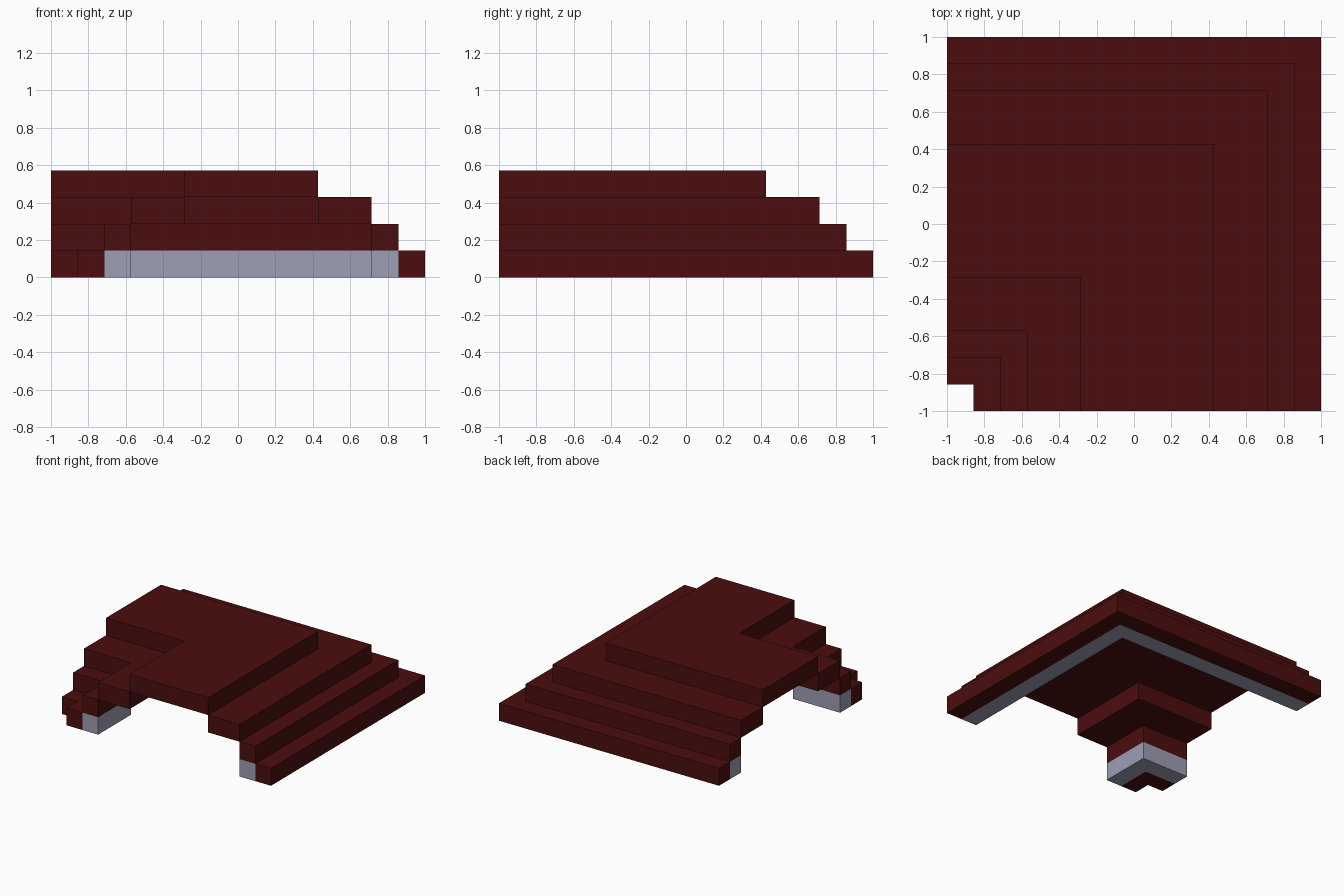
import bpy
import bmesh

if "Cube" in bpy.data.objects:
    bpy.data.objects.remove(bpy.data.objects["Cube"], do_unlink=True)

U = 2 / 14  # one step of the roof


def make_material(name, color):
    mat = bpy.data.materials.new(name)
    mat.use_nodes = True
    mat.diffuse_color = color
    mat.node_tree.nodes["Principled BSDF"].inputs["Base Color"].default_value = color
    return mat


RED = make_material("dark red", (0.0723, 0.0042, 0.0044, 1))
GREY = make_material("pale grey", (0.337, 0.337, 0.462, 1))


def corner_band(name, a, b, level, mat):
    """L-shaped course running between steps a and b of both wings."""
    outline = [(0, a), (a, a), (a, 0), (b, 0), (b, b), (0, b)]
    bm = bmesh.new()
    base = bm.faces.new([bm.verts.new((x * U - 1, y * U - 1, level * U))
                         for x, y in outline])
    top = bmesh.ops.extrude_face_region(bm, geom=[base], use_keep_orig=True)
    bmesh.ops.translate(bm, vec=(0, 0, U),
                        verts=[g for g in top["geom"] if isinstance(g, bmesh.types.BMVert)])
    bmesh.ops.recalc_face_normals(bm, faces=bm.faces)
    mesh = bpy.data.meshes.new(name)
    bm.to_mesh(mesh)
    bm.free()
    mesh.materials.append(mat)
    obj = bpy.data.objects.new(name, mesh)
    bpy.context.collection.objects.link(obj)


# Courses of one slope: name, distance from ridge centre (near, far), level, colour
slope = [
    ("eave", 5.5, 6.5, 0, RED),
    ("soffit_trim", 4.5, 5.5, 0, GREY),
    ("lower_step", 4.5, 5.5, 1, RED),
    ("upper_step", 2.5, 4.5, 2, RED),
]
MID = 7.5  # ridge centre line, in steps
for part, near, far, level, mat in slope:
    corner_band("outer_" + part, MID + near, MID + far, level, mat)
    corner_band("inner_" + part, MID - far, MID - near, level, mat)

# Flat ridge on top
corner_band("ridge", MID - 2.5, MID + 2.5, 3, RED)
